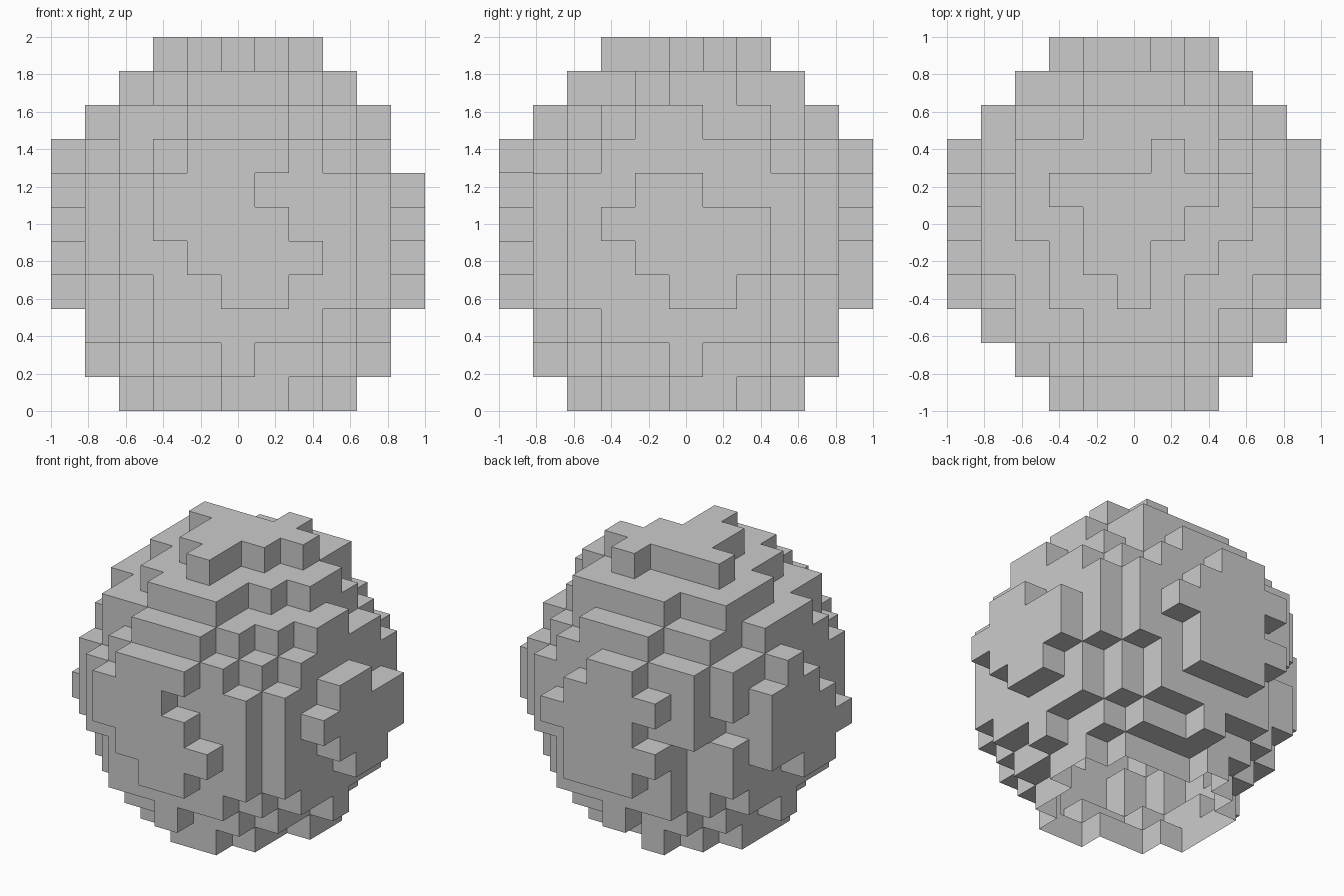
import bpy, bmesh
from mathutils import Vector

if "Cube" in bpy.data.objects:
    bpy.data.objects.remove(bpy.data.objects["Cube"])

S = 2 / 11          # block size: the ball is 11 blocks across
cells = set()

# Core: half-width in x for rows |j| = 0..4 of each level k
core = {-4: (4, 3, 3, 2, 0), -3: (4, 4, 4, 3, 2), -2: (4, 4, 4, 3, 2),
        -1: (4, 4, 4, 4, 3), 0: (4, 4, 4, 4, 3), 1: (4, 4, 4, 4, 3),
        2: (4, 4, 4, 3, 2), 3: (4, 4, 3, 2, 1)}
for k, widths in core.items():
    for j in range(-4, 5):
        w = widths[abs(j)]
        cells.update((i, j, k) for i in range(-w, w + 1))


def cap(place, start, *spans):
    """Add a ragged plate: one (low, high) span per row, rows counted upward."""
    for row, (lo, hi) in enumerate(spans, start):
        cells.update(place(a, row) for a in range(lo, hi + 1))


# Top two plates and bottom plate (rows run along y)
cap(lambda a, r: (a, r, 5), -2, (0, 0), (-1, 0), (-1, 1), (-2, 2), (1, 1))
cap(lambda a, r: (a, r, 4), -3, (-1, 1), (-2, 1), (-2, 2), (-3, 3), (-3, 3), (-3, 2), (-1, 2))
cap(lambda a, r: (a, r, -5), -3, (0, 1), (-2, 2), (-3, 2), (-3, 3), (-3, 3), (-2, 2), (-1, -1))
# Side plates (rows run along z): front, back, right, left
cap(lambda a, r: (a, -5, r), -2, (0, 1), (-1, 2), (-2, 1), (-2, 0), (-1, 1))
cap(lambda a, r: (a, 5, r), -2, (-1, 1), (-2, 1), (-1, 2), (-2, 1), (-1, 0))
cap(lambda a, r: (5, a, r), -2, (0, 1), (-1, 2), (-2, 2), (-1, 0))
cap(lambda a, r: (-5, a, r), -2, (-1, 0), (-2, 2), (-1, 2), (0, 2), (1, 1))

# Irregular corner blocks
cells |= {(3, -4, -2), (4, -3, -2), (-4, 3, 2), (-3, 4, 2), (-4, 3, -2),
          (-3, -3, 3), (-3, 3, 3)}
cells -= {(-4, 3, 0), (-3, 4, -1), (4, 1, 3)}

# Outer skin: a quad wherever a block has no neighbour; underside stays open
bm = bmesh.new()
for c in sorted(cells):
    for axis in range(3):
        for sign in (-1, 1):
            n = Vector((0, 0, 0))
            n[axis] = sign
            if tuple(int(c[m] + n[m]) for m in range(3)) in cells:
                continue
            if c[2] == -5 and axis == 2 and sign < 0:
                continue
            u, v = Vector((0, 0, 0)), Vector((0, 0, 0))
            u[(axis + 1) % 3] = 0.5
            v[(axis + 2) % 3] = 0.5 * sign
            mid = Vector(c) + n * 0.5 + Vector((0, 0, 5.5))
            bm.faces.new([bm.verts.new((mid + o) * S)
                          for o in (-u - v, u - v, u + v, v - u)])
bmesh.ops.remove_doubles(bm, verts=bm.verts, dist=0.001)

mesh = bpy.data.meshes.new("block_ball")
bm.to_mesh(mesh)
bm.free()
bpy.context.collection.objects.link(bpy.data.objects.new("block_ball", mesh))
